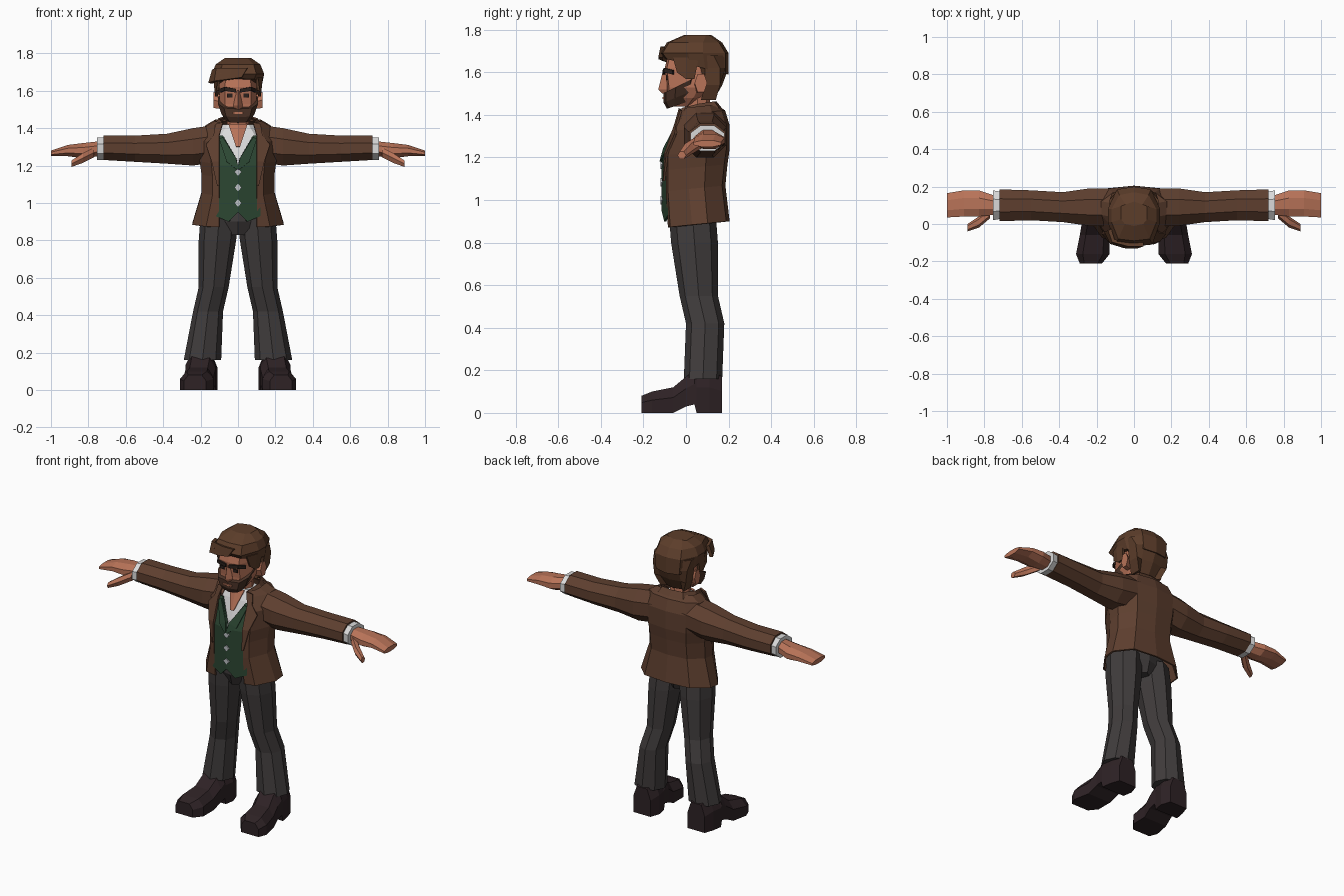
import bpy
import bmesh
import math

default_cube = bpy.data.objects.get("Cube")
if default_cube:
    bpy.data.objects.remove(default_cube, do_unlink=True)


def linear(channel):
    value = channel / 255
    return value / 12.92 if value < .04 else ((value + .055) / 1.055) ** 2.4


def material(name, hex_colour):
    colour = [linear(channel) for channel in bytes.fromhex(hex_colour)] + [1]
    mat = bpy.data.materials.new(name)
    mat.use_nodes = True
    mat.diffuse_color = colour
    shader = mat.node_tree.nodes["Principled BSDF"]
    shader.inputs["Base Color"].default_value = colour
    shader.inputs["Roughness"].default_value = .9
    return mat


jacket_brown = material("jacket brown", "5E3F2F")
hair_brown = material("hair brown", "5C3D2A")
beard_brown = material("beard dark brown", "4A3226")
brow_dark = material("brow near black", "2A201C")
skin = material("skin", "B87358")
trouser_grey = material("trouser charcoal", "403C3C")
shoe_dark = material("shoe dark", "2E2225")
vest_green = material("vest green", "2B4632")
shirt_white = material("shirt white", "DADADA")
button_silver = material("button silver", "BCC0C4")


def loft(name, rings, mat, closed=True, mirror=False, thickness=0):
    """Skin a row of matching point lists; closed rings get end caps."""
    bm = bmesh.new()
    rows = [[bm.verts.new(point) for point in ring] for ring in rings]
    count = len(rows[0])
    for low, high in zip(rows, rows[1:]):
        for i in range(count if closed else count - 1):
            j = (i + 1) % count
            bm.faces.new((low[i], low[j], high[j], high[i]))
    if closed:
        bm.faces.new(rows[0])
        bm.faces.new(rows[-1])
    bmesh.ops.recalc_face_normals(bm, faces=bm.faces)
    mesh = bpy.data.meshes.new(name)
    bm.to_mesh(mesh)
    bm.free()
    mesh.materials.append(mat)
    obj = bpy.data.objects.new(name, mesh)
    bpy.context.collection.objects.link(obj)
    if mirror:
        obj.modifiers.new("Mirror", "MIRROR")
    if thickness:
        solid = obj.modifiers.new("Solidify", "SOLIDIFY")
        solid.thickness = thickness
        solid.offset = 0


def polygon(axis, along, u, v, radius_u, radius_v, sides, flats):
    """Polygon across an axis; flats puts faces, not corners, at the extents."""
    turn = math.pi / sides if flats else 0
    grow = 1 / math.cos(turn)
    points = []
    for i in range(sides):
        angle = math.tau * i / sides + turn
        a = u + radius_u * grow * math.cos(angle)
        b = v + radius_v * grow * math.sin(angle)
        points.append({"x": (along, a, b), "y": (a, along, b), "z": (a, b, along)}[axis])
    return points


def tube(name, axis, mat, *specs, sides=8, flats=False, mirror=False):
    rings = [polygon(axis, *spec, sides, flats) for spec in specs]
    loft(name, rings, mat, mirror=mirror)


def body_ring(z, width, front, back, opening=0, tilt=0):
    """Symmetric body section, optionally open at the front."""
    middle = (front + back) / 2
    half = [(opening, front), (max(width * .7, opening + .01), front + .01),
            (width, middle - .03), (width, middle + .04),
            (width * .65, back - .015), (0, back)]
    other = [(-x, y) for x, y in reversed(half[:-1])]
    if not opening:
        other.pop()
    return [(x, y, z + tilt * y) for x, y in half + other]


def jacket_ring(z, width, front, back):
    return body_ring(z, width, front, back, opening=.1, tilt=.1)


def chest_plate(name, mat, lift, *rows):
    """Mirrored panel of (x, z) points that follows the curve of the chest."""
    points = [[(x, x / 4 + max(0, z - 1.2) * .35 - .11 - lift, z) for x, z in row]
              for row in rows]
    loft(name, points, mat, closed=False, mirror=True, thickness=.01)


def shoe_ring(y, centre, half, bottom, top):
    shoulder = bottom + (top - bottom) * .6
    right = [(half, bottom), (half, shoulder), (half * .6, top)]
    left = [(-x, z) for x, z in reversed(right)]
    return [(centre + x, y, z) for x, z in right + left]


# Trousers: two creased legs and a seat
tube("trouser_legs", "z", trouser_grey,
     (.93, .1, .03, .1, .11),
     (.8, .11, .04, .1, .11),
     (.55, .13, .06, .08, .09),
     (.42, .16, .09, .08, .09),
     (.16, .19, .08, .1, .09), mirror=True)
tube("trouser_seat", "z", trouser_grey,
     (.83, 0, .03, .05, .09),
     (.9, 0, .03, .18, .11),
     (1, 0, .03, .18, .11))

# Shoes: heel, arch and squared toe
loft("shoes", [
    shoe_ring(y=.17, centre=.19, half=.06, bottom=0, top=.17),
    shoe_ring(y=.11, centre=.19, half=.08, bottom=0, top=.2),
    shoe_ring(y=.05, centre=.2, half=.08, bottom=0, top=.2),
    shoe_ring(y=.04, centre=.2, half=.08, bottom=.04, top=.2),
    shoe_ring(y=0, centre=.2, half=.08, bottom=.03, top=.17),
    shoe_ring(y=-.06, centre=.21, half=.08, bottom=0, top=.12),
    shoe_ring(y=-.16, centre=.22, half=.09, bottom=0, top=.1),
    shoe_ring(y=-.21, centre=.23, half=.06, bottom=0, top=.08)],
    shoe_dark, mirror=True)

# Jacket body, open at the front
loft("jacket_body", [
    jacket_ring(z=.88, width=.24, front=-.08, back=.2),
    jacket_ring(z=1.05, width=.19, front=-.09, back=.18),
    jacket_ring(z=1.15, width=.19, front=-.09, back=.19),
    jacket_ring(z=1.22, width=.2, front=-.09, back=.2),
    jacket_ring(z=1.33, width=.21, front=-.06, back=.2),
    jacket_ring(z=1.4, width=.17, front=-.02, back=.18),
    jacket_ring(z=1.43, width=.12, front=0, back=.14)],
    jacket_brown, closed=False, thickness=.01)

# Sleeves, cuffs, hands and thumbs run out along x
tube("sleeves", "x", jacket_brown,
     (.1, .09, 1.32, .1, .1),
     (.24, .09, 1.3, .1, .1),
     (.38, .09, 1.29, .08, .08),
     (.55, .1, 1.29, .08, .07),
     (.72, .1, 1.295, .085, .065), flats=True, mirror=True)
tube("shirt_cuffs", "x", shirt_white,
     (.7, .1, 1.29, .07, .06),
     (.755, .1, 1.29, .08, .06), flats=True, mirror=True)
tube("hands", "x", skin,
     (.74, .1, 1.29, .05, .04),
     (.83, .11, 1.28, .07, .04),
     (.91, .11, 1.28, .07, .03),
     (1, .1, 1.265, .065, .015), flats=True, mirror=True)
tube("thumbs", "x", skin,
     (.77, .06, 1.27, .03, .03),
     (.83, .01, 1.24, .03, .03),
     (.89, -.02, 1.21, .02, .02), sides=6, mirror=True)

# Shirt, bare neck opening, vest and lapels
loft("shirt", [
    body_ring(z=.96, width=.16, front=-.07, back=.13),
    body_ring(z=1.24, width=.17, front=-.07, back=.16),
    body_ring(z=1.36, width=.13, front=-.03, back=.15),
    body_ring(z=1.42, width=.08, front=0, back=.12)], shirt_white)
chest_plate("open_neck_skin", skin, -.015,
            [(0, 1.3), (.01, 1.3)],
            [(0, 1.36), (.03, 1.36)],
            [(0, 1.42), (.05, 1.42)])
chest_plate("vest_front", vest_green, 0,
            [(0, .95), (.05, .9), (.12, .93)],
            [(0, 1.2), (.05, 1.2), (.12, 1.2)],
            [(.01, 1.24), (.06, 1.24), (.12, 1.24)],
            [(.08, 1.36), (.09, 1.36), (.12, 1.36)])
chest_plate("vest_lapels", vest_green, .01,
            [(0, 1.18), (.01, 1.18)],
            [(.01, 1.24), (.06, 1.22)],
            [(.08, 1.35), (.1, 1.34)])
chest_plate("jacket_lapels", jacket_brown, .02,
            [(.1, 1.09), (.11, 1.09)],
            [(.1, 1.22), (.14, 1.22)],
            [(.1, 1.31), (.17, 1.31)],
            [(.1, 1.36), (.13, 1.36)],
            [(.08, 1.43), (.12, 1.42)])
for position in range(3):
    height = 1 + position / 12
    tube("vest_button", "y", button_silver,
         (-.1, 0, height, .02, .02),
         (-.12, 0, height, .02, .02), sides=4)

# Collar folds outward around the back of the neck
fold = [(.08, -.02, 1.43), (.1, .06, 1.45), (.07, .13, 1.46), (0, .14, 1.46)]
edge = [(x * 1.35, y * 1.28, z - .05) for x, y, z in fold]
loft("jacket_collar", [fold, edge], jacket_brown, closed=False, mirror=True, thickness=.01)

# Neck, head and features
tube("neck", "z", skin,
     (1.36, 0, .06, .06, .06),
     (1.52, 0, .05, .06, .06))
loft("head", [
    body_ring(z=1.44, width=.05, front=-.07, back=0),
    body_ring(z=1.48, width=.08, front=-.09, back=.08),
    body_ring(z=1.53, width=.1, front=-.09, back=.13),
    body_ring(z=1.62, width=.1, front=-.1, back=.16),
    body_ring(z=1.7, width=.09, front=-.08, back=.15)], skin)
tube("nose", "z", skin,
     (1.6, 0, -.09, .01, .02),
     (1.52, 0, -.09, .025, .04),
     (1.5, 0, -.09, .02, .02), sides=4)
tube("ears", "x", skin,
     (.09, .06, 1.54, .02, .04),
     (.13, .07, 1.55, .03, .05), sides=6, mirror=True)
tube("eyes", "y", brow_dark,
     (-.08, .045, 1.575, .015, .01),
     (-.095, .045, 1.575, .015, .01), sides=4, flats=True, mirror=True)
brow = [(.01, -.105, 1.61), (.07, -.1, 1.62), (.095, -.06, 1.61)]
loft("eyebrows", [brow, [(x, y, z - .02) for x, y, z in brow]],
     brow_dark, closed=False, mirror=True, thickness=.01)

# Beard: tilted jaw shell rising toward the ears
loft("beard", [
    body_ring(z=1.46, width=.065, front=-.09, back=.04, tilt=.35),
    body_ring(z=1.5, width=.09, front=-.105, back=.06, tilt=.4),
    body_ring(z=1.555, width=.107, front=-.105, back=.07, tilt=.5)], beard_brown)
tube("mouth", "y", skin,
     (-.09, 0, 1.48, .03, .005),
     (-.11, 0, 1.48, .03, .005), sides=4, flats=True)

# Hair: nape, crown, sideburns and swept fringe
loft("hair_back", [
    body_ring(z=1.47, width=.08, front=.07, back=.13),
    body_ring(z=1.54, width=.11, front=.07, back=.17),
    body_ring(z=1.62, width=.12, front=.04, back=.2),
    body_ring(z=1.68, width=.13, front=-.02, back=.2)], hair_brown)
loft("hair_crown", [
    body_ring(z=1.64, width=.125, front=-.1, back=.2, tilt=-.25),
    body_ring(z=1.69, width=.14, front=-.12, back=.2),
    body_ring(z=1.74, width=.12, front=-.09, back=.17),
    body_ring(z=1.775, width=.07, front=-.01, back=.12)], hair_brown)
loft("sideburns", [
    [(.1, -.06, 1.67), (.125, 0, 1.67), (.125, .06, 1.67)],
    [(.11, -.04, 1.6), (.115, 0, 1.57), (.115, .04, 1.57)]],
    hair_brown, closed=False, mirror=True, thickness=.015)
loft("hair_fringe", [
    [(.05, -.11, 1.72), (-.03, -.11, 1.72), (-.11, -.09, 1.72), (-.13, -.03, 1.71)],
    [(.02, -.12, 1.67), (-.05, -.12, 1.66), (-.12, -.1, 1.65), (-.15, -.04, 1.64)]],
    hair_brown, closed=False, thickness=.02)
